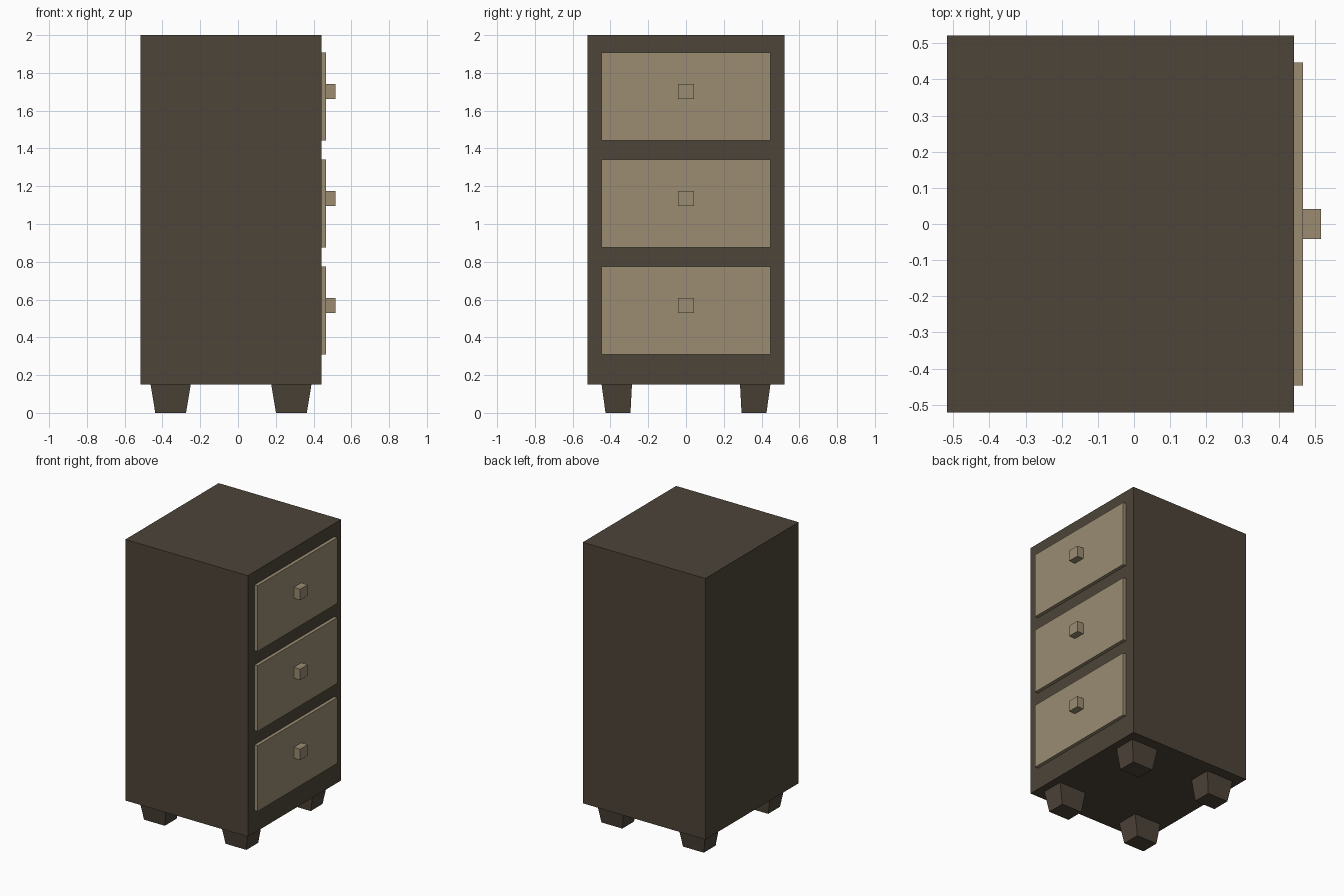
import bpy
import bmesh

if "Cube" in bpy.data.objects:
    bpy.data.objects.remove(bpy.data.objects["Cube"])


def material(name, color):
    m = bpy.data.materials.new(name)
    m.diffuse_color = (*color, 1.0)
    m.use_nodes = True
    m.node_tree.nodes["Principled BSDF"].inputs["Base Color"].default_value = m.diffuse_color
    return m


dark_wood = material("dark wood", (0.075, 0.058, 0.041))
light_wood = material("light wood", (0.325, 0.264, 0.170))


def block(name, x, y, z, mat, bottom_x=None, bottom_y=None):
    """Box from (min, max) ranges; the bottom ranges may differ for a taper."""
    bm = bmesh.new()
    rings = []
    for (xr, yr, h) in ((bottom_x or x, bottom_y or y, z[0]), (x, y, z[1])):
        rings.append([bm.verts.new((xr[i], yr[j], h))
                      for i, j in ((0, 0), (1, 0), (1, 1), (0, 1))])
    low, high = rings
    bm.faces.new(low[::-1])
    bm.faces.new(high)
    for i in range(4):
        k = (i + 1) % 4
        bm.faces.new((low[i], low[k], high[k], high[i]))
    bmesh.ops.recalc_face_normals(bm, faces=bm.faces)
    mesh = bpy.data.meshes.new(name)
    bm.to_mesh(mesh)
    bm.free()
    mesh.materials.append(mat)
    ob = bpy.data.objects.new(name, mesh)
    bpy.context.collection.objects.link(ob)
    return ob


def flip(r, center, side):
    """Mirror a range about a center when side is -1."""
    return r if side > 0 else (2 * center - r[1], 2 * center - r[0])


# Cabinet body
CX = -0.037
FRONT = 0.443
block("cabinet_body", (-0.517, FRONT), (-0.522, 0.522), (0.151, 2.0), dark_wood)

# Drawer fronts with square knobs on the +x side
for i, name in enumerate(("bottom", "middle", "top")):
    zc = 0.541 + i * 0.5665
    block(name + "_drawer", (FRONT - 0.002, 0.467), (-0.447, 0.447),
          (zc - 0.233, zc + 0.233), light_wood)
    block(name + "_knob", (0.466, 0.517), (-0.042, 0.042),
          (zc - 0.011, zc + 0.067), light_wood)

# Tapered feet
for sx, xn in ((1, "front"), (-1, "back")):
    for sy, yn in ((1, "right"), (-1, "left")):
        block(f"{xn}_{yn}_foot",
              flip((0.176, 0.389), CX, sx), flip((0.286, 0.447), 0, sy),
              (0.0, 0.151), dark_wood,
              flip((0.201, 0.364), CX, sx), flip((0.294, 0.426), 0, sy))
